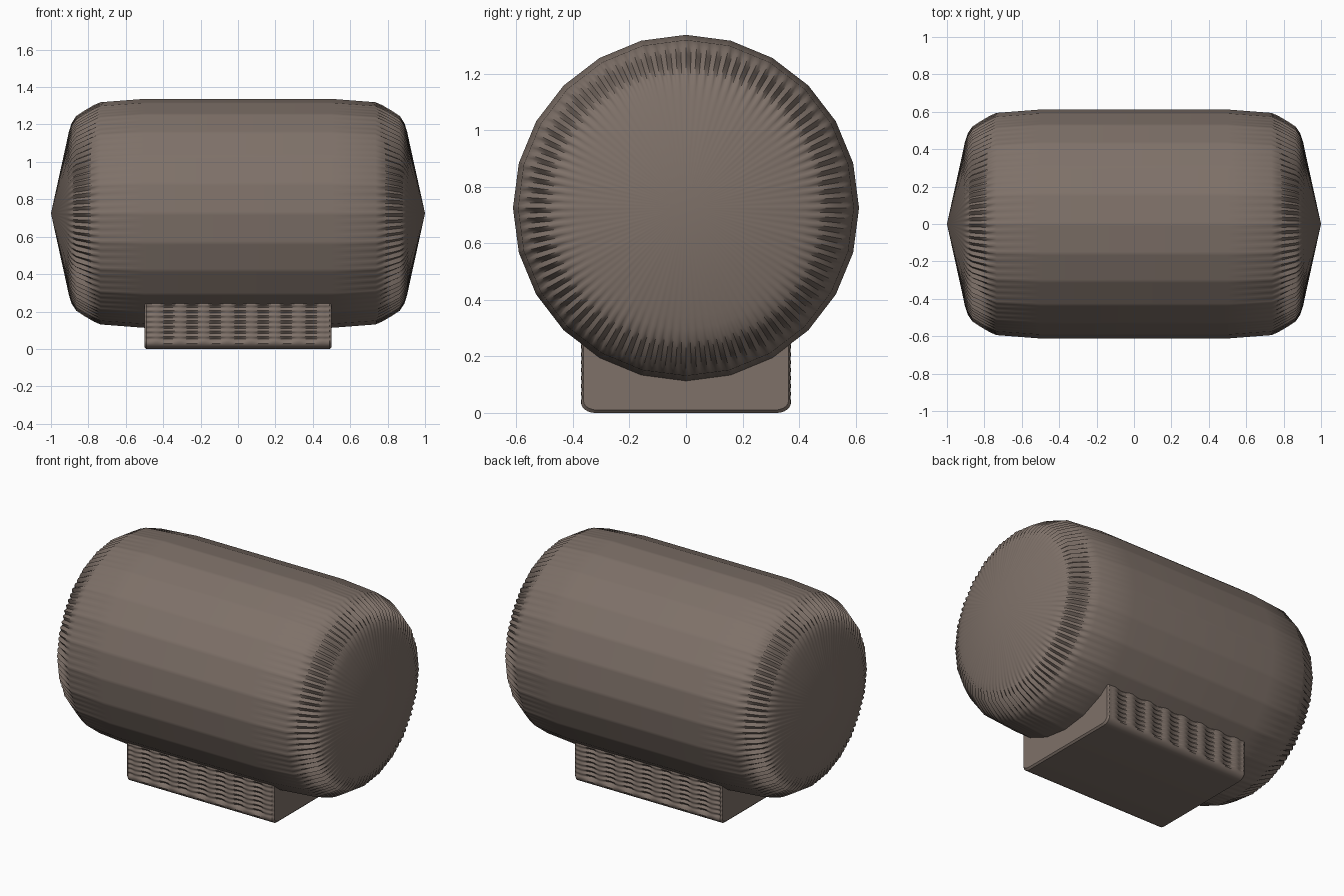
import bpy
import math

if "Cube" in bpy.data.objects:
    bpy.data.objects.remove(bpy.data.objects["Cube"])

SIDES = 24          # flats around the barrel
RIBS = 96           # ribs around each shoulder
STEPS = RIBS * 4    # samples around the barrel
AXIS_Z = 0.725


def material(name, colour):
    mat = bpy.data.materials.new(name)
    mat.diffuse_color = (*colour, 1)
    mat.use_nodes = True
    mat.node_tree.nodes["Principled BSDF"].inputs["Base Color"].default_value = mat.diffuse_color
    return mat


def build(name, verts, faces, mat, angle):
    mesh = bpy.data.meshes.new(name)
    mesh.from_pydata(verts, [], faces)
    mesh.materials.append(mat)
    obj = bpy.data.objects.new(name, mesh)
    bpy.context.collection.objects.link(obj)
    bpy.ops.object.select_all(action='DESELECT')
    obj.select_set(True)
    bpy.context.view_layer.objects.active = obj
    bpy.ops.object.mode_set(mode='EDIT')
    bpy.ops.mesh.select_all(action='SELECT')
    bpy.ops.mesh.normals_make_consistent(inside=False)
    bpy.ops.object.mode_set(mode='OBJECT')
    bpy.ops.object.shade_smooth_by_angle(angle=math.radians(angle))
    return obj


def loft(sections):
    """Closed loops of equal length joined in order."""
    n = len(sections[0])
    verts = [p for s in sections for p in s]
    faces = [(a * n + i, a * n + (i + 1) % n, (a + 1) * n + (i + 1) % n, (a + 1) * n + i)
             for a in range(len(sections) - 1) for i in range(n)]
    return verts, faces


brown = material("warm grey brown", (0.21, 0.165, 0.14))

# Barrel: lathed profile of x, radius, rib depth, mirrored to both ends
half = [(0.5, 0.612, 0), (0.735, 0.594, 0), (0.77, 0.575, 0.006), (0.82, 0.543, 0.010),
        (0.865, 0.513, 0.011), (0.89, 0.475, 0.010), (0.905, 0.43, 0.006), (0.915, 0.385, 0.002)]
profile = [(-x, r, d) for x, r, d in reversed(half)] + half


def barrel_ring(x, r, depth):
    ring = []
    for i in range(STEPS):
        a = 2 * math.pi * i / STEPS
        w = 2 * math.pi / SIDES
        flat = math.cos(w / 2) / math.cos((a % w) - w / 2)
        rr = r * flat + depth * (math.cos(RIBS * a) - 0.3)
        ring.append((x, rr * math.sin(a), AXIS_Z + rr * math.cos(a)))
    return ring


verts, faces = loft([barrel_ring(*p) for p in profile])
last = len(verts) - STEPS
verts += [(-1, 0, AXIS_Z), (1, 0, AXIS_Z)]
for i in range(STEPS):
    j = (i + 1) % STEPS
    faces += [(i, j, len(verts) - 2), (last + i, last + j, len(verts) - 1)]
build("barrel", verts, faces, brown, 60)

# Base block: cross-section with rows of scallops down both long sides
COLUMNS, ROWS, TOP = 8, 9, 0.29
PITCH_X, PITCH_Z = 0.127, 0.0278


def base_section(x, inset=0.0):
    column = 0.5 - 0.5 * math.cos(2 * math.pi * (x + 0.5) / PITCH_X)
    fade = min(1, max(0, (0.5 - abs(x)) / 0.03))
    side = []
    for i in range(ROWS * 6 + 1):
        z = TOP - (TOP - 0.04) * i / (ROWS * 6)
        row = 0.5 + 0.5 * math.cos(2 * math.pi * (z - 0.04) / PITCH_Z)
        y = 0.372 - fade * (0.008 * (1 - column) + 0.013 * (1 - row) * (1 - column * 0.75))
        side.append((y - inset, z))
    # rounded lower corner
    for i in range(1, 7):
        a = math.pi / 2 * i / 6
        side.append((0.322 + 0.05 * math.cos(a) - inset, 0.04 - (0.04 - inset) * math.sin(a)))
    return [(x, y, z) for y, z in side] + [(x, -y, z) for y, z in reversed(side)]


count = COLUMNS * 10
sections = [base_section(-0.5, 0.01)]
sections += [base_section(-0.49 + 0.98 * i / count) for i in range(count + 1)]
sections += [base_section(0.5, 0.01)]
verts, faces = loft(sections)
n = len(sections[0])
faces += [tuple(range(n)), tuple(range(len(verts) - n, len(verts)))]
build("ribbed_base", verts, faces, brown, 40)
